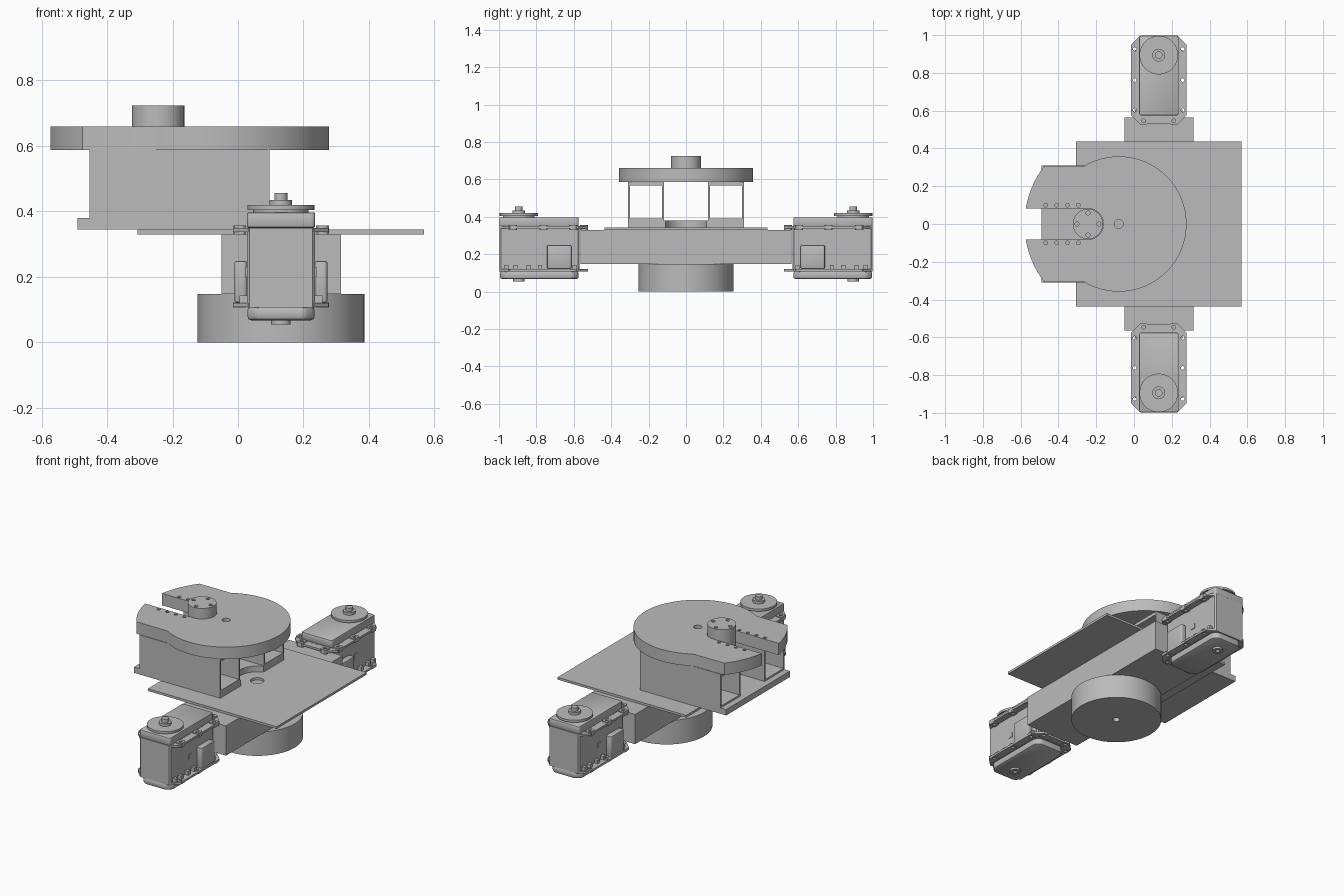
import bpy
import bmesh
from math import cos, sin, radians

cube = bpy.data.objects.get("Cube")
if cube:
    bpy.data.objects.remove(cube, do_unlink=True)

grey = bpy.data.materials.new("plain grey")
grey.use_nodes = True
grey.diffuse_color = (0.5, 0.5, 0.5, 1)
grey.node_tree.nodes["Principled BSDF"].inputs["Base Color"].default_value = (0.5, 0.5, 0.5, 1)
parts = []


def arc(cx, cy, r, start, end, steps):
    angles = [radians(start + (end - start) * i / steps) for i in range(steps + 1)]
    return [(cx + r * cos(a), cy + r * sin(a)) for a in angles]


def circle(cx, cy, r, steps=64):
    return arc(cx, cy, r, 0, 360, steps)[:-1]


def rect(x0, x1, y0, y1, cut=0):
    if not cut:
        return [(x0, y0), (x1, y0), (x1, y1), (x0, y1)]
    return [(x0 + cut, y0), (x1 - cut, y0), (x1, y0 + cut), (x1, y1 - cut),
            (x1 - cut, y1), (x0 + cut, y1), (x0, y1 - cut), (x0, y0 + cut)]


def extrude(bm, outline, z0, z1):
    low = [bm.verts.new((x, y, z0)) for x, y in outline]
    high = [bm.verts.new((x, y, z1)) for x, y in outline]
    bm.faces.new(low[::-1])
    bm.faces.new(high)
    for i in range(len(low)):
        j = (i + 1) % len(low)
        bm.faces.new((low[i], low[j], high[j], high[i]))


def to_object(name, solids):
    bm = bmesh.new()
    for outline, z0, z1 in solids:
        extrude(bm, outline, z0, z1)
    bmesh.ops.recalc_face_normals(bm, faces=bm.faces)
    mesh = bpy.data.meshes.new(name)
    bm.to_mesh(mesh)
    bm.free()
    obj = bpy.data.objects.new(name, mesh)
    bpy.context.collection.objects.link(obj)
    return obj


def part(name, solids, holes=(), bevel=0, mirror=False):
    """Extruded outlines, drilled with holes, optionally bevelled and mirrored in y."""
    obj = to_object(name, solids)
    obj.data.materials.append(grey)
    cutter = None
    if holes:
        cutter = to_object(name + "_cutter", [(h, -1, 2) for h in holes])
        cutter.hide_render = True
        mod = obj.modifiers.new("holes", "BOOLEAN")
        mod.operation, mod.solver, mod.object = "DIFFERENCE", "EXACT", cutter
    if bevel:
        mod = obj.modifiers.new("bevel", "BEVEL")
        mod.width, mod.segments = bevel, 2
    if mirror:
        mod = obj.modifiers.new("mirror", "MIRROR")
        mod.use_axis = (False, True, False)
        mod.use_mirror_merge = False
    bpy.context.view_layer.objects.active = obj
    for mod in list(obj.modifiers):
        bpy.ops.object.modifier_apply(modifier=mod.name)
    if cutter:
        bpy.data.objects.remove(cutter, do_unlink=True)
    parts.append(obj)
    return obj


AXIS = 0.131   # x of the base and the servos
DISC = -0.08   # x of the upper disc
HUB = -0.244   # x of the slot end and hub

# Base, cross bar and deck plate
part("base_drum", [(circle(AXIS, 0, 0.255), 0, 0.147)], [circle(AXIS, 0, 0.02, 24)])
part("cross_bar", [(rect(-0.05, 0.314, -0.565, 0.565), 0.147, 0.33)])
part("deck_plate", [(rect(-0.307, 0.568, -0.437, 0.437), 0.33, 0.344)],
     [circle(AXIS, 0, 0.038, 32)])

# Bracket: notched foot plate and two open box tubes
part("bracket_foot", [(rect(-0.49, 0.096, -0.31, 0.31), 0.344, 0.38)],
     [circle(AXIS, 0, 0.115)])
part("bracket_tubes", [
    (rect(-0.453, 0.096, 0.117, 0.127), 0.38, 0.587),
    (rect(-0.453, 0.096, 0.3, 0.31), 0.38, 0.587),
    (rect(-0.453, 0.096, 0.127, 0.3), 0.38, 0.39),
    (rect(-0.453, 0.096, 0.127, 0.3), 0.567, 0.587)], mirror=True)

# Slotted disc with wide lobes, and the hub in the slot end
outline = (arc(DISC, 0, 0.358, -121, 121, 72) + arc(DISC, 0, 0.5, 142.2, 170.6, 14)
           + arc(HUB, 0, 0.082, 90, -90, 24) + arc(DISC, 0, 0.5, 189.4, 217.8, 14))
slot_holes = [circle(-0.468 + 0.058 * i, y, 0.01, 12) for i in range(4) for y in (-0.1, 0.1)]
part("slotted_disc", [(outline, 0.587, 0.66)], [circle(DISC, 0, 0.023, 32)] + slot_holes)
hub_holes = [circle(x, y, 0.011, 12) for x, y in circle(HUB, 0, 0.058, 4)]
part("hub", [(circle(HUB, 0, 0.08), 0.587, 0.724)], hub_holes)

# Servos at both ends of the bar: case with lid and bottom cap
X0, X1, Y0, Y1 = 0.027, 0.236, 0.57, 0.998
part("servo_case", [(rect(X0, X1, Y0, Y1, 0.008), 0.107, 0.35)], mirror=True)
part("servo_lid", [(rect(X0, X1, Y0 + 0.004, Y1, 0.008), 0.35, 0.397)], bevel=0.006, mirror=True)
part("servo_bottom_cap", [(rect(X0 + 0.002, X1 - 0.002, Y0 + 0.004, Y1 - 0.003, 0.03), 0.067, 0.11)],
     bevel=0.012, mirror=True)

# Servo flanges with thicker screw lugs
screws = [(x, y) for x in (0.004, 0.258) for y in (0.603, 0.762, 0.926)]
screws += [(AXIS - 0.08, 0.546), (AXIS + 0.08, 0.546)]
screw_holes = [circle(x, y, 0.01, 12) for x, y in screws]
flange = rect(-0.015, 0.277, 0.53, 0.995, 0.045)
for name, z0, z1 in (("upper", 0.33, 0.357), ("lower", 0.107, 0.122)):
    mid = (z0 + z1) / 2
    part("servo_flange_" + name, [(flange, mid - 0.006, mid + 0.006)], screw_holes, mirror=True)
    lugs = [(rect(x - 0.02, x + 0.02, y - 0.022, y + 0.022, 0.006), z0, z1) for x, y in screws]
    lug_part = part("servo_lugs_" + name, lugs, screw_holes, mirror=True)

# Side clips, lower teeth and small side windows
sides = ((-0.01, X0), (X1, 0.273))
part("servo_side_clips", [(rect(a, b, 0.613, 0.742, 0.006), 0.122, 0.248) for a, b in sides],
     bevel=0.005, mirror=True)
teeth = [(rect(a, b, y, y + 0.022), 0.118, 0.143)
         for a, b in ((0.005, X0), (X1, 0.258)) for y in (0.585, 0.77, 0.83, 0.9, 0.95)]
part("servo_teeth", teeth, mirror=True)
windows = [(rect(a, b, 0.79, 0.82), 0.2, 0.23) for a, b in ((X0 - 0.004, X0), (X1, X1 + 0.004))]
part("servo_side_windows", windows, mirror=True)

# Servo horn, its stepped screw boss and the bottom shaft
HORN = 0.894
part("servo_horn", [(circle(AXIS, HORN, 0.085), 0.397, 0.405),
                    (circle(AXIS, HORN, 0.102), 0.405, 0.419)], mirror=True)
part("servo_horn_boss", [(circle(AXIS, HORN, 0.034, 32), 0.419, 0.435),
                         (circle(AXIS, HORN, 0.02, 32), 0.435, 0.456)], mirror=True)
part("servo_bottom_shaft", [(circle(AXIS, HORN, 0.03, 32), 0.055, 0.067)],
     [circle(AXIS, HORN, 0.012, 16)], mirror=True)

# Smooth the round walls, keep the edges sharp
bpy.ops.object.select_all(action="DESELECT")
for obj in parts:
    obj.select_set(True)
bpy.context.view_layer.objects.active = parts[0]
bpy.ops.object.shade_smooth_by_angle(angle=radians(30))
